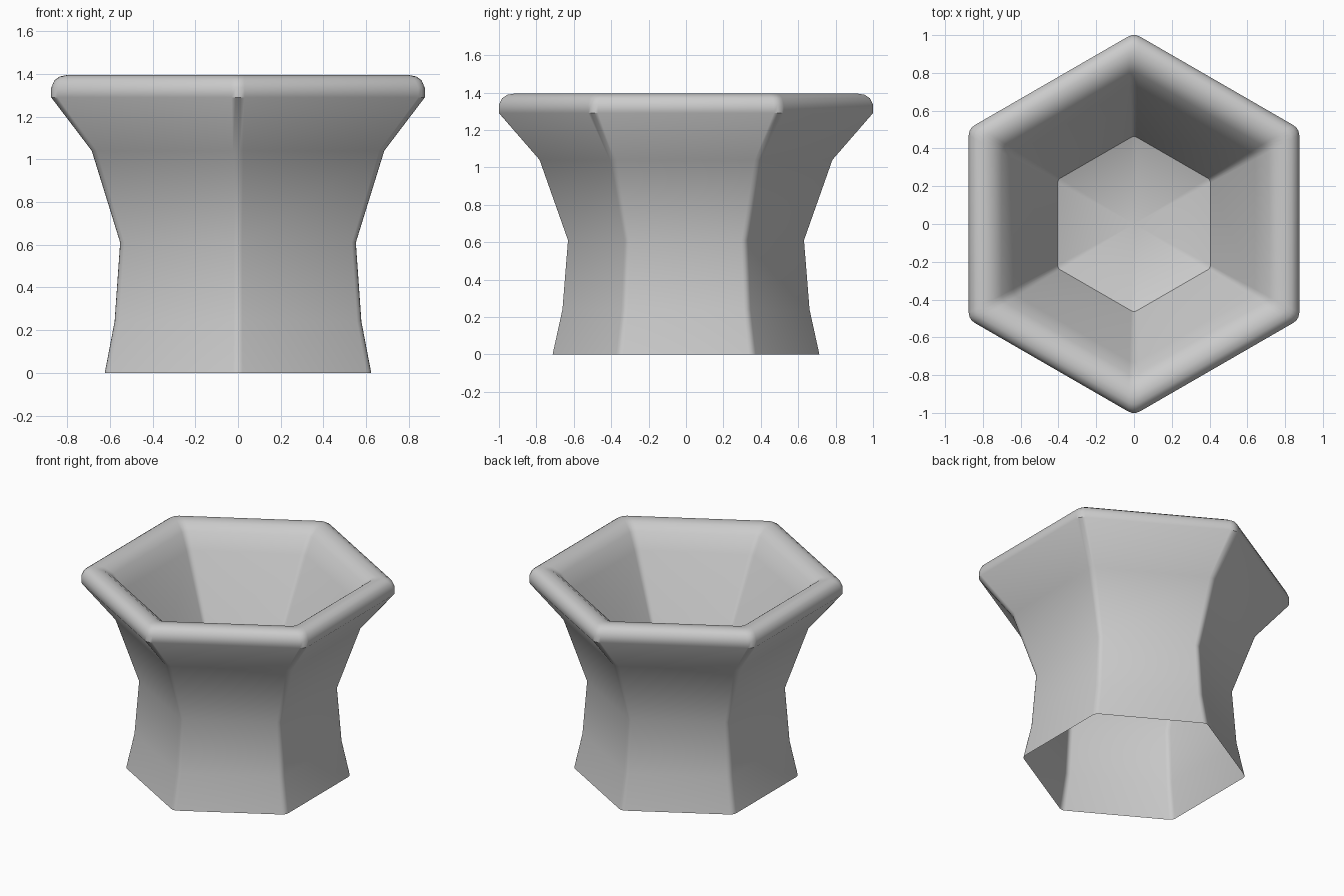
import bpy, bmesh, math

if "Cube" in bpy.data.objects:
    bpy.data.objects.remove(bpy.data.objects["Cube"])

# Profile as (flat-side distance from axis, height): outside base, over the rim, down the inside
PROFILE = [(.624, 0), (.578, .24), (.552, .61), (.685, 1.04), (.875, 1.29),
           (.875, 1.335), (.860, 1.370), (.835, 1.388), (.80, 1.395), (.75, 1.385),
           (.70, 1.345), (.64, 1.24), (.405, .74)]
FLOOR_CENTRE_Z = 0.57
ROUND = 0.07      # corner radius as a share of the flat-side distance
STEPS = 3         # segments per rounded corner


def hex_section():
    """Unit hexagon (flat-side distance 1) with rounded corners, a corner on +y."""
    pts = []
    for k in range(6):
        mid = math.radians(30 + 60 * k)
        c = (1 - ROUND) / math.cos(math.radians(30))
        for s in range(STEPS + 1):
            a = mid + math.radians(-30 + 60 * s / STEPS)
            pts.append((c * math.cos(mid) + ROUND * math.cos(a),
                        c * math.sin(mid) + ROUND * math.sin(a)))
    return pts


# Hexagonal pot: open underneath, with a raised, dished inner floor
bm = bmesh.new()
section = hex_section()
n = len(section)
rings = [[bm.verts.new((x * d, y * d, z)) for x, y in section] for d, z in PROFILE]
for low, high in zip(rings, rings[1:]):
    for i in range(n):
        j = (i + 1) % n
        bm.faces.new((low[i], low[j], high[j], high[i]))
centre = bm.verts.new((0, 0, FLOOR_CENTRE_Z))
for i in range(n):
    bm.faces.new((rings[-1][i], rings[-1][(i + 1) % n], centre))

mesh = bpy.data.meshes.new("hexagonal_pot")
bm.to_mesh(mesh)
bm.free()
pot = bpy.data.objects.new("hexagonal_pot", mesh)
bpy.context.collection.objects.link(pot)
bpy.context.view_layer.objects.active = pot
pot.select_set(True)
bpy.ops.object.shade_smooth_by_angle(angle=math.radians(38))
